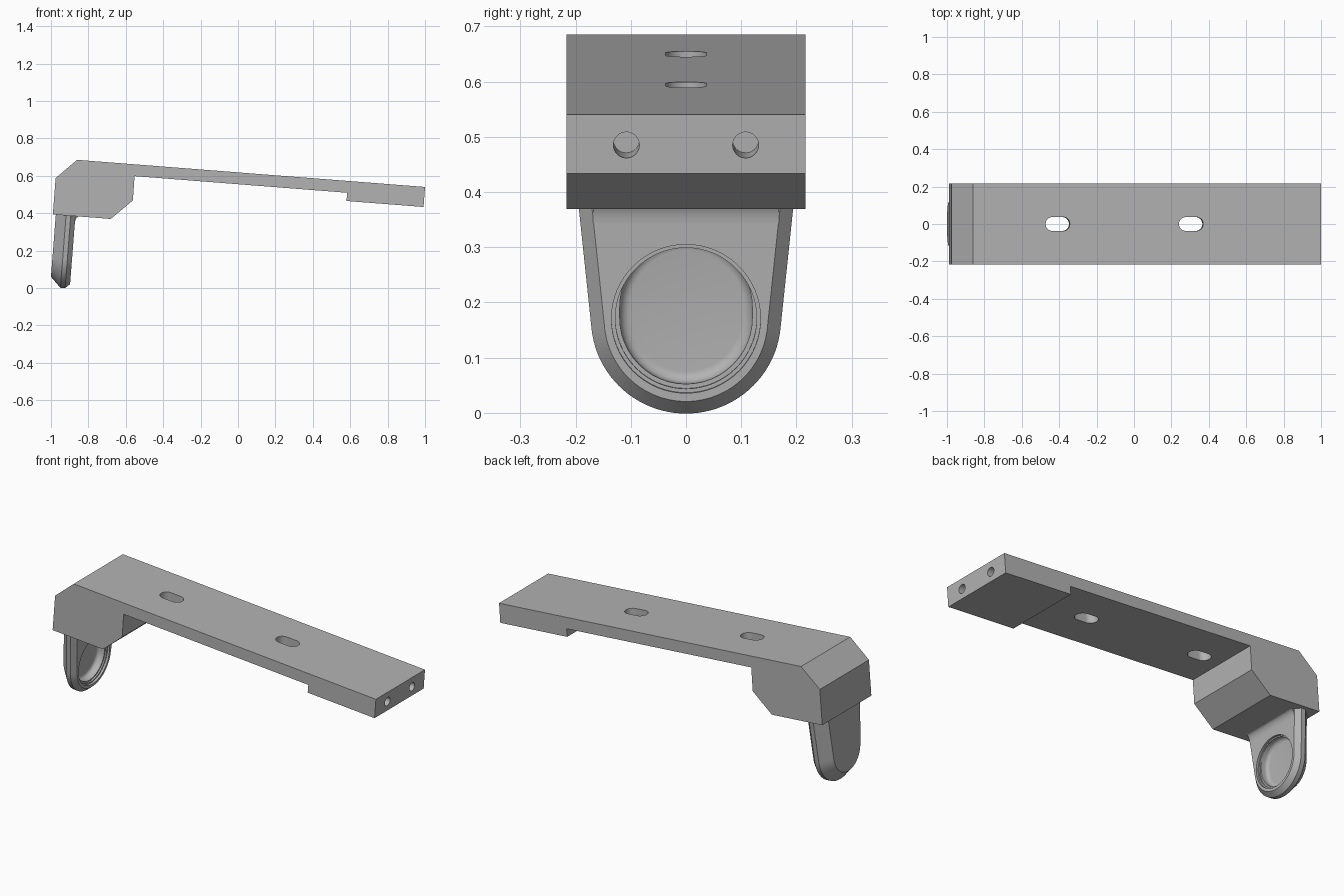
import bpy, bmesh, math
from mathutils import Matrix, Vector

if "Cube" in bpy.data.objects:
    bpy.data.objects.remove(bpy.data.objects["Cube"])

TILT = math.atan(0.078)
TILT_M = Matrix.Rotation(TILT, 4, 'Y')

grey = bpy.data.materials.new("plain_grey")
grey.diffuse_color = (0.45, 0.45, 0.45, 1)
grey.use_nodes = True
grey.node_tree.nodes["Principled BSDF"].inputs["Base Color"].default_value = grey.diffuse_color


def loft(name, rings, matrix=Matrix()):
    """Closed solid through rings of equal point count."""
    bm = bmesh.new()
    loops = [[bm.verts.new(matrix @ Vector(p)) for p in r] for r in rings]
    n = len(loops[0])
    for a, b in zip(loops, loops[1:]):
        for i in range(n):
            j = (i + 1) % n
            bm.faces.new((a[i], a[j], b[j], b[i]))
    bm.faces.new(loops[0])
    bm.faces.new(loops[-1])
    bmesh.ops.recalc_face_normals(bm, faces=bm.faces)
    me = bpy.data.meshes.new(name)
    bm.to_mesh(me)
    bm.free()
    me.materials.append(grey)
    ob = bpy.data.objects.new(name, me)
    bpy.context.collection.objects.link(ob)
    return ob


def stadium(r, half, n=24):
    """Round-ended outline, long along its first axis."""
    pts = []
    for side in (1, -1):
        for i in range(n + 1):
            t = -math.pi / 2 + math.pi * i / n
            pts.append((side * (half + r * math.cos(t)), side * r * math.sin(t)))
    return pts


def circle(r, n=48):
    return [(r * math.cos(2 * math.pi * i / n), r * math.sin(2 * math.pi * i / n))
            for i in range(n)]


def cut(ob, cutters):
    for c in cutters:
        c.hide_render = True
        m = ob.modifiers.new("cut", 'BOOLEAN')
        m.operation, m.solver, m.object = 'DIFFERENCE', 'EXACT', c
        bpy.context.view_layer.objects.active = ob
        bpy.ops.object.modifier_apply(modifier=m.name)
        bpy.data.objects.remove(c)


def smooth(ob):
    bpy.ops.object.select_all(action='DESELECT')
    ob.select_set(True)
    bpy.context.view_layer.objects.active = ob
    bpy.ops.object.shade_smooth_by_angle(angle=math.radians(25))


# Sloping arm with thick head and end block
profile = [(-0.86, 0.685), (1.0, 0.54), (0.992, 0.433), (0.58, 0.465),
           (0.584, 0.509), (-0.553, 0.598), (-0.562, 0.468), (-0.68, 0.369),
           (-0.99, 0.393), (-0.975, 0.588)]
arm = loft("arm", [[(x, y, z) for x, z in profile] for y in (-0.216, 0.216)])

# Two slots through the arm, two blind holes in its end
cutters = []
for x, z in ((-0.41, 0.62), (0.303, 0.565)):
    m = Matrix.Translation((x, 0, z)) @ TILT_M
    cutters.append(loft("slot_cutter", [[(p, q, h) for p, q in stadium(0.037, 0.028)]
                                        for h in (-0.1, 0.1)], m))
for y in (-0.108, 0.108):
    m = Matrix.Translation((0.996, y, 0.485)) @ TILT_M
    cutters.append(loft("hole_cutter", [[(d, p, q) for p, q in circle(0.0235)]
                                        for d in (-0.12, 0.05)], m))
cut(arm, cutters)
smooth(arm)

# Hanging tab: tapered sides, round lower end, chamfered on both faces
TAB = Matrix.Translation((-1.0047, 0, 0)) @ TILT_M
CENTRE, TOP, TAPER = 0.177, 0.42, math.radians(6)


def tab_ring(depth, inset, n=48):
    r = 0.172 - inset
    w = r / math.cos(TAPER) + (TOP - CENTRE) * math.tan(TAPER)
    pts = [(depth, w, TOP)]
    for i in range(n + 1):
        t = -TAPER - (math.pi - 2 * TAPER) * i / n
        pts.append((depth, r * math.cos(t), CENTRE + r * math.sin(t)))
    return pts + [(depth, -w, TOP)]


tab = loft("hanging_tab", [tab_ring(0, 0.055), tab_ring(0.055, 0),
                           tab_ring(0.08, 0), tab_ring(0.105, 0.024)], TAB)

# Round recess with a stepped rim and a deeper rounded pocket
rim = loft("rim_cutter", [[(d, p, 0.179 + q) for p, q in circle(r, 64)]
                          for d, r in ((0.085, 0.128), (0.093, 0.128),
                                       (0.093, 0.135), (0.13, 0.135))], TAB)
rings = []
for i in range(7):
    t = math.pi / 2 * i / 6
    rings.append((0.045 + 0.02 * (1 - math.cos(t)), 0.1 + 0.02 * math.sin(t)))
rings.append((0.09, 0.12))
pocket = loft("pocket_cutter", [[(d, q, 0.189 + p) for p, q in stadium(r, 0.01)]
                                for d, r in rings], TAB)
cut(tab, [rim, pocket])
smooth(tab)

# Small concave fillet where the tab front meets the head
R = 0.04
H = 0.393
section = [(0.09, H + 0.03), (0.105 + R, H + 0.03)]
for i in range(9):
    t = math.pi / 2 * i / 8
    section.append((0.105 + R * (1 - math.sin(t)) * 0.5, H - R * (1 - math.cos(t))))
section[1] = (section[2][0], H + 0.03)
section.append((0.09, H - R))
fillet = loft("tab_fillet", [[(d, y, h) for d, h in section]
                             for y in (-0.168, 0.168)], TAB)
smooth(fillet)
